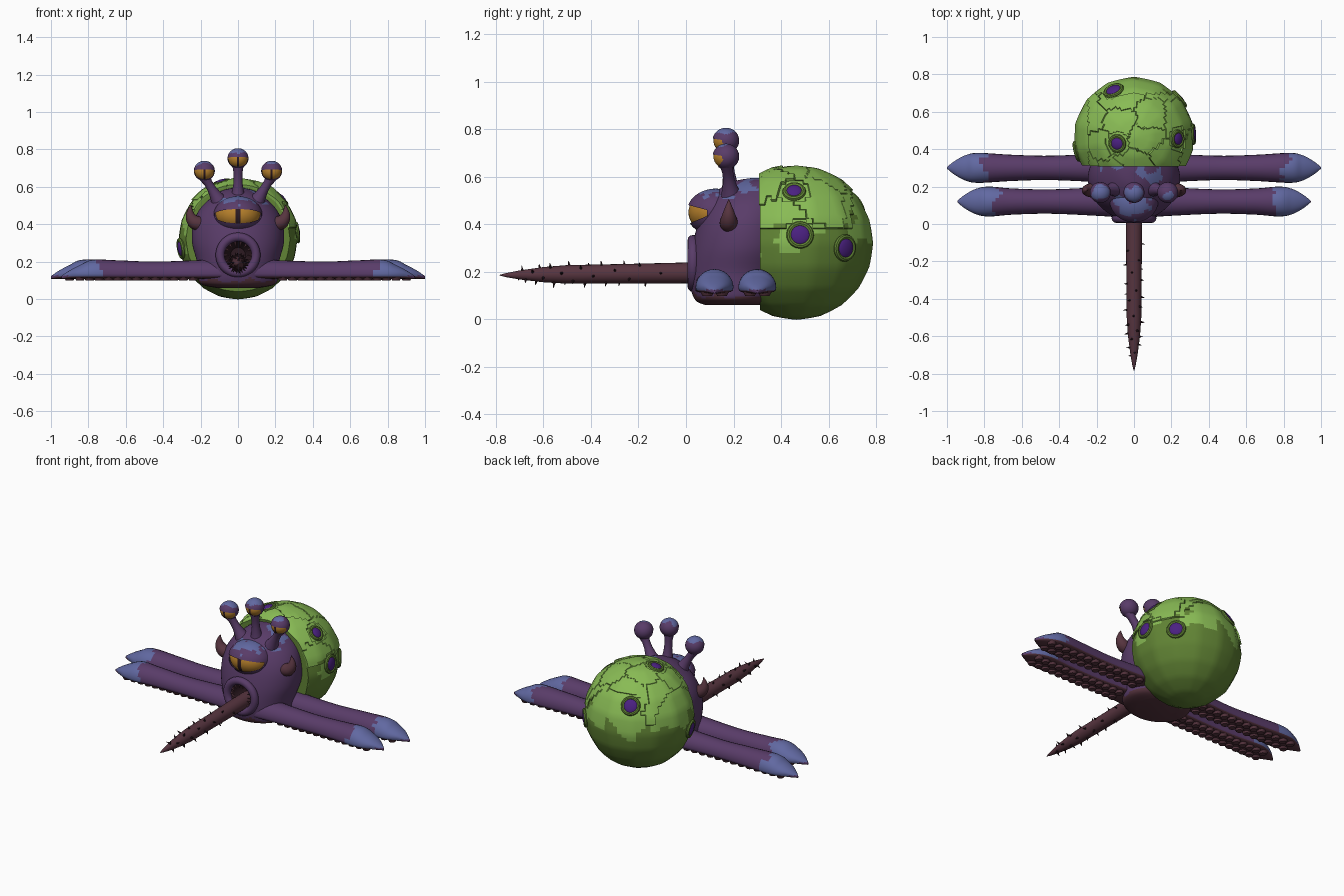
import bpy, bmesh, math, random
from mathutils import Vector, Matrix, noise

if "Cube" in bpy.data.objects:
    bpy.data.objects.remove(bpy.data.objects["Cube"])

random.seed(4)
PAL = {
    "purple skin": (0.10, 0.045, 0.14), "maroon flesh": (0.095, 0.035, 0.05),
    "dark hollow": (0.025, 0.01, 0.015), "amber eye": (0.48, 0.22, 0.025),
    "light green shell": (0.25, 0.50, 0.09), "dark green shell": (0.12, 0.23, 0.035),
    "violet spot": (0.07, 0.015, 0.22), "blue tint": (0.12, 0.14, 0.36)}
MATS = []
for n, c in PAL.items():
    m = bpy.data.materials.new(n)
    m.diffuse_color = (*c, 1)
    m.use_nodes = True
    m.node_tree.nodes["Principled BSDF"].inputs["Base Color"].default_value = m.diffuse_color
    MATS.append(m)
PURPLE, MAROON, DARK, AMBER, LIGHT, GREEN, VIOLET, BLUE = range(8)


def finish(name, bm, mat, rule=None, angle=40, normals=True):
    """Turn a bmesh into an object; rule(face) may override the colour."""
    if normals:
        bmesh.ops.recalc_face_normals(bm, faces=bm.faces[:])
    bm.normal_update()
    for f in bm.faces:
        f.smooth = True
        f.material_index = rule(f) if rule else mat
    me = bpy.data.meshes.new(name)
    bm.to_mesh(me)
    bm.free()
    for m in MATS:
        me.materials.append(m)
    me.set_sharp_from_angle(angle=math.radians(angle))
    ob = bpy.data.objects.new(name, me)
    bpy.context.collection.objects.link(ob)
    return ob


def loft(bm, rings, closed=False, caps=(True, True)):
    vs = [[bm.verts.new(p) for p in r] for r in rings]
    n = len(vs[0])
    pairs = list(zip(vs, vs[1:])) + ([(vs[-1], vs[0])] if closed else [])
    for a, b in pairs:
        for i in range(n):
            bm.faces.new((a[i], a[(i + 1) % n], b[(i + 1) % n], b[i]))
    if not closed:
        if caps[0]:
            bm.faces.new(vs[0][::-1])
        if caps[1]:
            bm.faces.new(vs[-1])


def tube(bm, pts, radii, n=16, caps=(True, True)):
    pts = [Vector(p) for p in pts]
    rings = []
    for i, p in enumerate(pts):
        d = (pts[min(i + 1, len(pts) - 1)] - pts[max(i - 1, 0)]).normalized()
        q = Vector((0, 0, 1)).rotation_difference(d)
        rings.append([p + q @ Vector((math.cos(t) * radii[i], math.sin(t) * radii[i], 0))
                      for t in (2 * math.pi * k / n for k in range(n))])
    loft(bm, rings, caps=caps)


def torus(bm, c, axis, R, r, n=32, k=10):
    q = Vector((0, 0, 1)).rotation_difference(Vector(axis))
    loft(bm, [[Vector(c) + q @ Vector(((R + r * math.cos(b)) * math.cos(a),
               (R + r * math.cos(b)) * math.sin(a), r * math.sin(b)))
               for b in (2 * math.pi * j / k for j in range(k))]
              for a in (2 * math.pi * i / n for i in range(n))], closed=True)


def smooth_rows(rows, steps):
    """Catmull-Rom interpolation of table rows."""
    out = []
    for i in range(len(rows) - 1):
        a, b, c, d = (rows[min(max(i + k, 0), len(rows) - 1)] for k in (-1, 0, 1, 2))
        for s in range(steps):
            t = s / steps
            out.append([0.5 * (2 * q + (r - p) * t + (2 * p - 5 * q + 4 * r - w) * t * t
                        + (3 * q - p - 3 * r + w) * t ** 3) for p, q, r, w in zip(a, b, c, d)])
    return out + [rows[-1]]


# Body: stacked ellipses (z, half width, front y, back y), opened at the mouth
MOUTH = Vector((0, 0.03, 0.235))
rows = [(.06, .12, .08, .34), (.08, .20, .04, .37), (.13, .215, .02, .40), (.2, .22, .013, .42),
        (.3, .245, .025, .45), (.4, .24, .05, .45), (.48, .205, .085, .45), (.54, .145, .13, .45),
        (.58, .085, .2, .42), (.595, .02, .28, .35)]
bm = bmesh.new()
loft(bm, [[(w * math.cos(t), (f + b) / 2 + (b - f) / 2 * math.sin(t), z)
           for t in (2 * math.pi * k / 72 for k in range(72))]
          for z, w, f, b in smooth_rows(rows, 5)])
bmesh.ops.recalc_face_normals(bm, faces=bm.faces[:])


def in_mouth(f):
    c = f.calc_center_median()
    return c.y < .15 and math.hypot(c.x, c.z - MOUTH.z) < .088


bmesh.ops.delete(bm, geom=[f for f in bm.faces if in_mouth(f)], context='FACES')


def body_rule(f):
    c = f.calc_center_median()
    if c.z < .10 + .02 * noise.noise(c * 15):
        return MAROON
    return BLUE if f.normal.z > .7 and noise.noise(c * 14) > .22 else PURPLE


finish("body", bm, PURPLE, body_rule, 60, False)

# Mouth: lip ring, throat and a circle of teeth
bm = bmesh.new()
torus(bm, MOUTH, (0, -1, 0), .096, .024, 40, 12)
finish("mouth_lip", bm, PURPLE)
bm = bmesh.new()
tube(bm, [(0, y, MOUTH.z) for y in (.03, .07, .11, .15)], [.092, .085, .07, .04], 32, (False, True))
for f in bm.faces:
    f.normal_flip()
finish("throat", bm, DARK, lambda f: MAROON if f.calc_center_median().y < .06 else DARK, normals=False)
bm = bmesh.new()
for i in range(14):
    a = 2 * math.pi * i / 14
    d = Vector((math.cos(a), 0, math.sin(a)))
    tube(bm, [MOUTH + d * .084 + Vector((0, .012, 0)), MOUTH + d * .048], [.012, .001], 6)
finish("teeth", bm, MAROON)

# Tongue with thorns
prof = [(.14, .045), (0, .044), (-.25, .041), (-.5, .039), (-.6, .032), (-.7, .019), (-.76, .008), (-.785, .001)]
bm = bmesh.new()
tz = lambda y: .195 + .012 * min(y, 0)
tube(bm, [(0, y, tz(y)) for y, r in prof], [r for y, r in prof], 20)
finish("tongue", bm, MAROON)
bm = bmesh.new()
for i in range(34):
    y = -.1 - .6 * (i / 33) ** .8
    r = .04 if y > -.55 else .04 - (-.55 - y) * .14
    a = i * 2.4
    d = Vector((math.cos(a), -.15, math.sin(a)))
    p = Vector((0, y, tz(y)))
    tube(bm, [p + d * (r - .008), p + d * (r + .018)], [.008, .0008], 6)
finish("tongue_thorns", bm, DARK)

# Four tentacles: flat underside with two rows of suckers
for label, yc, tip in (("front", .12, .945), ("back", .30, 1.0)):
    table = [(.08, .085, .215), (.2, .076, .208), (.45, .065, .2), (.65, .07, .207),
             (tip - .17, .08, .21), (tip - .1, .068, .182), (tip - .04, .036, .15), (tip, .004, .122)]
    for side, sx in (("left", -1), ("right", 1)):
        bm = bmesh.new()
        rings = []
        for x, w, zt in smooth_rows(table, 6):
            ring = []
            for k in range(24):
                c, s = math.cos(k * math.pi / 12), math.sin(k * math.pi / 12)
                zm = min(.135, (zt + .11) / 2)
                z = zm + (zt - zm) * s if s > 0 else zm - (zm - .108) * abs(s) ** .5
                ring.append((sx * x, yc + w * c, z))
            rings.append(ring)
        loft(bm, rings)

        def skin(f, tip=tip):
            c = f.calc_center_median()
            if f.normal.z < -.5:
                return MAROON
            return BLUE if abs(c.x) > tip - .2 + .06 * noise.noise(c * 18) and c.z > .125 else PURPLE
        finish(f"{label}_{side}_tentacle", bm, PURPLE, skin, 50)
        bm = bmesh.new()
        for i in range(13):
            for o in (-.031, .031):
                bmesh.ops.create_cone(bm, cap_ends=True, segments=12, radius1=.02, radius2=.028, depth=.016,
                                      matrix=Matrix.Translation((sx * (.24 + i * (tip - .34) / 12), yc + o, .106)))
        finish(f"{label}_{side}_suckers", bm, MAROON)


# Eyes: an amber ball with slit pupil inside a lid with a wedge opening
def eye(name, c, r, lo, hi):
    place = Matrix.Translation(c) @ Matrix.Diagonal((*r, 1))
    for part, k in (("lid", 1), ("eyeball", .94)):
        bm = bmesh.new()
        bmesh.ops.create_uvsphere(bm, u_segments=40, v_segments=30, radius=k,
                                  matrix=Matrix.Rotation(math.pi / 2, 4, 'Y'))
        if part == "lid":
            cut = [f for f in bm.faces for p in [f.calc_center_median()]
                   if lo < math.atan2(p.z, -p.y) < hi and abs(p.x) < .94]
            bmesh.ops.delete(bm, geom=cut, context='FACES')
            blue = {f.index for f in bm.faces}
            rule = lambda f: BLUE if f.calc_center_median().z > c[2] + r[2] * (
                .72 + .5 * noise.noise(f.calc_center_median() * 20)) else PURPLE
        else:
            rule = lambda f: DARK if abs(f.calc_center_median().x - c[0]) < .11 * r[0] else AMBER
        bmesh.ops.transform(bm, matrix=place, verts=bm.verts[:])
        finish(f"{name}_{part}", bm, PURPLE, rule, 80)


eye("main_eye", (0, .125, .45), (.13, .122, .1), -.5, .38)
for name, x, z, base in (("left", -.18, .685, -.10), ("middle", 0, .752, 0), ("right", .18, .685, .10)):
    eye(name + "_stalk_eye", (x, .168, z), (.056, .056, .054), -.95, .15)
    bm = bmesh.new()
    a, b = Vector((base, .19, .52)), Vector((x, .17, z - .03))
    tube(bm, [a.lerp(b, t) for t in (0, .25, .5, .75, 1)], [.045, .032, .024, .023, .032])
    finish(name + "_eye_stalk", bm, PURPLE)

# Horns on the sides of the head
for side, sx in (("left", -1), ("right", 1)):
    bm = bmesh.new()
    path = smooth_rows([(.19, .40, .036), (.23, .41, .038), (.253, .44, .028), (.256, .475, .014), (.25, .505, .001)], 3)
    tube(bm, [(sx * x, .18, z) for x, z, r in path], [r for x, z, r in path])
    finish(side + "_horn", bm, MAROON)

# Shell: faceted ball cut open at the front, with raised cracked plates on top
C = Vector((0, .465, .32))
SPOTS = [Vector(p).normalized() for p in ((-.11, .25, .167), (-.09, -.035, .305), (.235, -.01, .22),
                                          (.315, .015, .035), (.245, .205, -.02), (-.3, -.075, -.05))]
bm = bmesh.new()
bmesh.ops.create_uvsphere(bm, u_segments=14, v_segments=10, radius=.322)
bmesh.ops.subdivide_edges(bm, edges=bm.edges[:], cuts=4, use_grid_fill=True)
for v in bm.verts:
    v.co = C + v.co.lerp(v.co.normalized() * .322, .4)
cut = bmesh.ops.bisect_plane(bm, geom=bm.verts[:] + bm.edges[:] + bm.faces[:], plane_co=(0, .312, 0),
                             plane_no=(0, 1, 0), clear_inner=True)
bmesh.ops.holes_fill(bm, edges=[e for e in cut["geom_cut"] if isinstance(e, bmesh.types.BMEdge)], sides=0)
seeds = [Vector((math.cos(i * 2.4) * s, math.sin(i * 2.4) * s, math.sqrt(1 - s * s)))
         for i, s in ((k, math.sqrt((k + .5) / 14) * .97) for k in range(14))]
cells = {}
for f in bm.faces:
    p = (f.calc_center_median() - C).normalized()
    if len(f.verts) > 6 or p.z < .2 or p.y > .72 or p.x < -.75 or any((p - s).length < .2 for s in SPOTS):
        continue
    q = p + .12 * noise.noise_vector(p * 5)
    cells.setdefault(min(range(14), key=lambda i: (seeds[i] - q).length), []).append(f)
for i, faces in cells.items():
    new = bmesh.ops.extrude_face_region(bm, geom=faces)["geom"]
    vs = [v for v in new if isinstance(v, bmesh.types.BMVert)]
    mid = sum((v.co for v in vs), Vector()) / len(vs)
    h = random.uniform(1.015, 1.05)
    for v in vs:
        v.co = C + (v.co.lerp(mid, .03) - C) * h


def shell_rule(f):
    p = (f.calc_center_median() - C) / .32
    return LIGHT if p.z + .45 * noise.noise(p * 3.5) > .08 and len(f.verts) < 7 else GREEN


finish("shell", bm, LIGHT, shell_rule, 35)

# Shell spots: violet domes in green rims
bm, rim = bmesh.new(), bmesh.new()
for i, d in enumerate(SPOTS):
    s = .036 if i in (1, 2) else .044
    p = C + d * .318
    m = Matrix.Translation(p) @ Vector((0, 0, 1)).rotation_difference(d).to_matrix().to_4x4()
    bmesh.ops.create_uvsphere(bm, u_segments=20, v_segments=12, radius=1,
                              matrix=m @ Matrix.Diagonal((s, s, .016, 1)))
    torus(rim, p, d, s + .003, .011, 20, 8)
finish("shell_spots", bm, VIOLET)
finish("shell_spot_rims", rim, GREEN)
